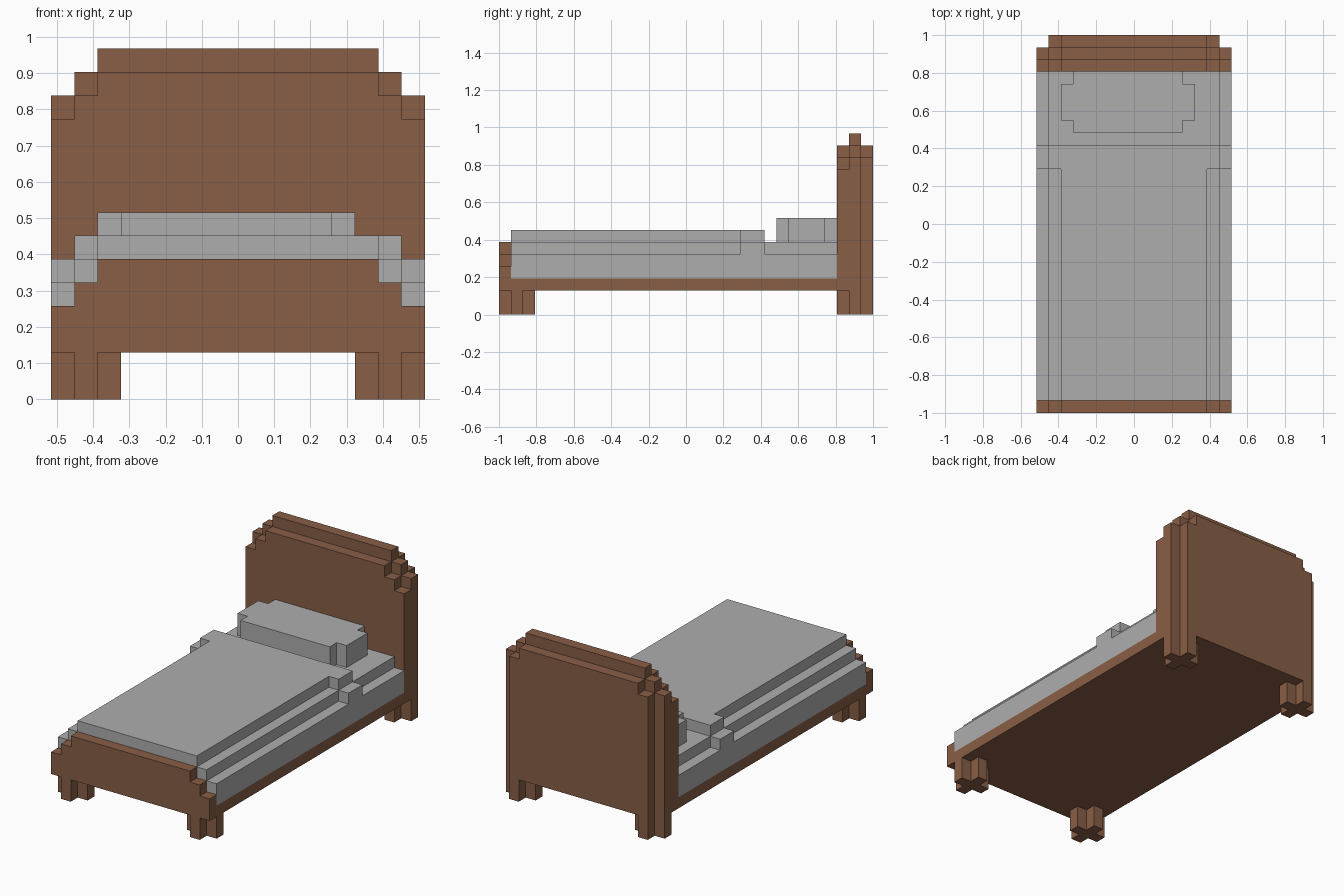
import bpy, bmesh
from mathutils import Vector

if "Cube" in bpy.data.objects:
    bpy.data.objects.remove(bpy.data.objects["Cube"])

U = 2 / 31  # one block; the bed is 16 x 31 x 15 blocks


def material(name, color):
    m = bpy.data.materials.new(name)
    m.diffuse_color = (*color, 1)
    m.use_nodes = True
    m.node_tree.nodes["Principled BSDF"].inputs["Base Color"].default_value = m.diffuse_color
    return m


WOOD = material("brown wood", (0.246, 0.112, 0.061))
LINEN = material("grey linen", (0.423, 0.423, 0.423))


def extrude(bm, points, direction):
    """Extrude a closed outline (in blocks) into a solid."""
    face = bm.faces.new([bm.verts.new(p) for p in points])
    out = bmesh.ops.extrude_face_region(bm, geom=[face], use_keep_orig=True)
    verts = [g for g in out["geom"] if isinstance(g, bmesh.types.BMVert)]
    bmesh.ops.translate(bm, verts=verts, vec=direction)


def finish(bm, name, mat):
    bmesh.ops.recalc_face_normals(bm, faces=bm.faces)
    for v in bm.verts:
        v.co = Vector((v.co.x, v.co.y - 15.5, v.co.z)) * U
    mesh = bpy.data.meshes.new(name)
    bm.to_mesh(mesh)
    bm.free()
    mesh.materials.append(mat)
    bpy.context.collection.objects.link(bpy.data.objects.new(name, mesh))


def stepped(name, mat, layers):
    """Layers of (y0, y1, bottom, [(half width, top), ...] from outside in)."""
    bm = bmesh.new()
    for y0, y1, bottom, steps in layers:
        side, z = [], bottom
        for w, top in steps:
            side += [(w, z), (w, top)]
            z = top
        outline = side + [(-x, z) for x, z in reversed(side)]
        extrude(bm, [(x, y0, z) for x, z in outline], (0, y1 - y0, 0))
    finish(bm, name, mat)


def cross(name, mat, x0, x1, y0, y1, z0, z1):
    """Block with one-block notches cut from its four vertical corners."""
    a, b, c, d = x0 + 1, x1 - 1, y0 + 1, y1 - 1
    pts = [(a, y0), (b, y0), (b, c), (x1, c), (x1, d), (b, d),
           (b, y1), (a, y1), (a, d), (x0, d), (x0, c), (a, c)]
    bm = bmesh.new()
    extrude(bm, [(x, y, z0) for x, y in pts], (0, 0, z1 - z0))
    finish(bm, name, mat)


# Wooden frame, footboard and three-layer headboard
stepped("bed_frame", WOOD, [(1, 28, 2, [(8, 3)])])
stepped("footboard", WOOD, [(0, 1, 2, [(8, 4), (7, 5), (6, 6)])])
stepped("headboard", WOOD, [
    (28, 29, 2, [(8, 12), (7, 13), (6, 14)]),
    (29, 30, 2, [(8, 13), (7, 14), (6, 15)]),
    (30, 31, 2, [(7, 13), (6, 14)]),
])

# Four cross-shaped legs
for end, y in (("front", 0), ("back", 28)):
    for side, x in (("left", -8), ("right", 5)):
        cross(f"{end}_{side}_leg", WOOD, x, x + 3, y, y + 3, 0, 2)

# Bedding: blanket with a raised fold, mattress and pillow
stepped("blanket", LINEN, [
    (1, 20, 3, [(8, 5), (7, 6), (6, 7)]),
    (20, 22, 3, [(8, 6), (7, 7)]),
])
stepped("mattress", LINEN, [(22, 28, 3, [(8, 5), (7, 6)])])
cross("pillow", LINEN, -6, 5, 23, 28, 6, 8)
